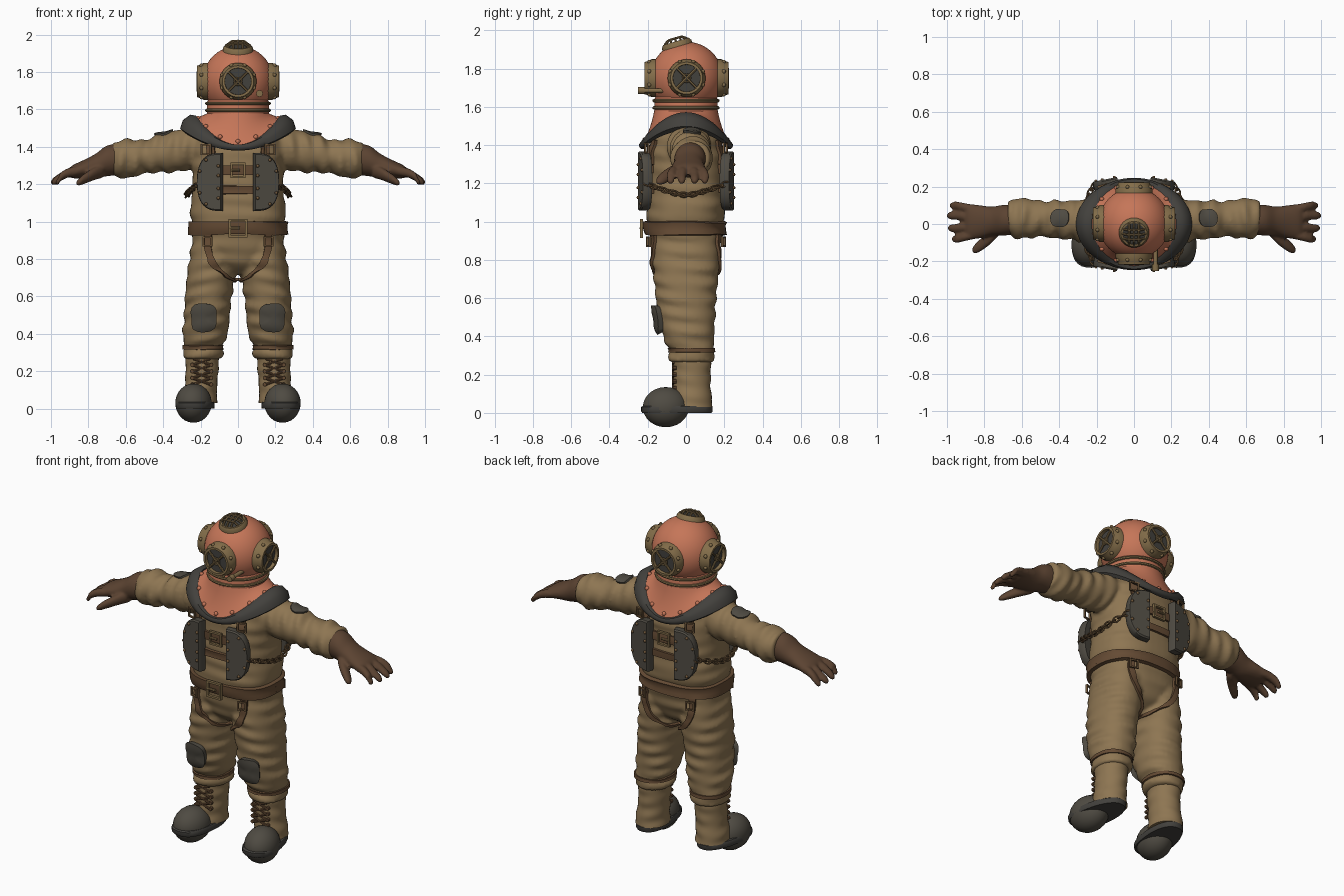
import bpy, bmesh
from math import sin, cos, pi, sqrt, copysign
from mathutils import Vector, Matrix

if "Cube" in bpy.data.objects:
    bpy.data.objects.remove(bpy.data.objects["Cube"])


def material(name, r, g, b):
    m = bpy.data.materials.new(name)
    m.use_nodes = True
    m.diffuse_color = (r, g, b, 1)
    m.node_tree.nodes["Principled BSDF"].inputs["Base Color"].default_value = (r, g, b, 1)
    return m


CANVAS = material("tan canvas", .27, .18, .085)
COPPER = material("copper", .56, .18, .098)
LEAD = material("lead grey", .078, .07, .055)
RUBBER = material("dark rubber", .055, .052, .046)
GLOVE = material("brown glove", .105, .056, .031)
LEATHER = material("strap leather", .13, .07, .034)
BRASS = material("dull brass", .23, .155, .068)
CHAIN = material("rusty bronze", .17, .10, .045)


# ---- helpers -------------------------------------------------------------
def add_rings(bm, rings, wrap=False, caps=(True, True)):
    vs = [[bm.verts.new(p) for p in ring] for ring in rings]
    n = len(vs[0])
    for i in range(len(vs) if wrap else len(vs) - 1):
        a, b = vs[i], vs[(i + 1) % len(vs)]
        for j in range(n):
            k = (j + 1) % n
            bm.faces.new((a[j], a[k], b[k], b[j]))
    if not wrap:
        for ring, cap in zip((vs[0], vs[-1]), caps):
            if cap:
                bm.faces.new(ring)


def finish(name, bm, mat, angle=40, mods=()):
    bmesh.ops.recalc_face_normals(bm, faces=bm.faces)
    me = bpy.data.meshes.new(name)
    bm.to_mesh(me)
    bm.free()
    me.materials.append(mat)
    ob = bpy.data.objects.new(name, me)
    bpy.context.collection.objects.link(ob)
    for kind, props in mods:
        md = ob.modifiers.new(kind.lower(), kind)
        for key, val in props.items():
            setattr(md, key, val)
    bpy.ops.object.select_all(action='DESELECT')
    ob.select_set(True)
    bpy.context.view_layer.objects.active = ob
    if mods:
        bpy.ops.object.convert(target='MESH')
    bpy.ops.object.shade_smooth_by_angle(angle=angle * pi / 180)
    return ob


def spline(rows, n=6):
    p = [Vector(r) for r in rows]
    p = [p[0] * 2 - p[1]] + p + [p[-1] * 2 - p[-2]]
    out = []
    for a, b, c, d in zip(p, p[1:], p[2:], p[3:]):
        for i in range(n):
            t = i / n
            out.append((b * 2 + (c - a) * t + (a * 2 - b * 5 + c * 4 - d) * t * t
                        + (b * 3 - a - c * 3 + d) * t ** 3) * .5)
    return out + [p[-2]]


def oval(a, p=2.0):
    return [copysign(abs(f) ** (2 / p), f) for f in (cos(a), sin(a))]


def tube(bm, rows, axis='z', side=1, p=2.0, fold=0, freq=75, n=32):
    """Rows of (position, centre 1, centre 2, radius 1, radius 2)."""
    rings = []
    for s, c1, c2, r1, r2 in spline(rows):
        ring = []
        for j in range(n):
            a = 2 * pi * j / n
            u, v = oval(a, p)
            w = fold * sin(s * freq + 1.6 * sin(a + 1)) * (.6 + .4 * sin(3 * a + s * 17))
            q = (c1 + (r1 + w) * u, c2 + (r2 + w) * v)
            x, y, z = (*q, s) if axis == 'z' else (s, *q)
            ring.append((side * x, y, z))
        rings.append(ring)
    add_rings(bm, rings)


def lathe(bm, M, profile, wrap=True, n=32):
    add_rings(bm, [[M @ Vector((r * cos(2 * pi * j / n), r * sin(2 * pi * j / n), h))
                    for j in range(n)] for r, h in profile], wrap)


def torus(bm, M, R, r, sx=1, n=32, m=8, phase=0):
    add_rings(bm, [[M @ Vector((sx * (R + r * cos(b)) * cos(a), (R + r * cos(b)) * sin(a), r * sin(b)))
                    for b in (2 * pi * j / m + pi / 4 for j in range(m))]
                   for a in (2 * pi * i / n + phase for i in range(n))], wrap=True)


def ball(bm, loc, r, scale=(1, 1, 1), rot=Matrix(), seg=12):
    M = Matrix.Translation(loc) @ rot @ Matrix.Diagonal((*scale, 1))
    bmesh.ops.create_uvsphere(bm, u_segments=seg, v_segments=seg // 2 + 1, radius=r, matrix=M)


def bar(bm, p, q, r, n=8):
    p, q = Vector(p), Vector(q)
    M = Matrix.Translation((p + q) / 2) @ (q - p).to_track_quat('Z', 'Y').to_matrix().to_4x4()
    bmesh.ops.create_cone(bm, cap_ends=True, segments=n, radius1=r, radius2=r,
                          depth=(q - p).length, matrix=M)


def facing(loc, d):
    return Matrix.Translation(loc) @ Vector(d).to_track_quat('Z', 'Y').to_matrix().to_4x4()


def wrapped(off, thick):
    return [('SHRINKWRAP', dict(target=suit, wrap_mode='ABOVE_SURFACE', offset=off)),
            ('SOLIDIFY', dict(thickness=thick, offset=0))]


def strap(name, pts, width, centre, off=.007, thick=.016, mat=LEATHER):
    path, bm, rows = spline(pts), bmesh.new(), []
    for i, p in enumerate(path):
        t = path[min(i + 1, len(path) - 1)] - path[max(i - 1, 0)]
        w = t.cross(p - Vector(centre)).normalized() * width
        rows.append([bm.verts.new(p + w * k) for k in (-.5, -.17, .17, .5)])
    for a, b in zip(rows, rows[1:]):
        for j in range(3):
            bm.faces.new((a[j], a[j + 1], b[j + 1], b[j]))
    return finish(name, bm, mat, 40, wrapped(off, thick))


def pad(name, centre, u, v, p, off, thick):
    bm, c, u, v = bmesh.new(), Vector(centre), Vector(u), Vector(v)
    add_rings(bm, [[c + (u * e[0] + v * e[1]) * k for e in (oval(2 * pi * j / 28, p) for j in range(28))]
                   for k in (1, .8, .6, .4, .2)], caps=(False, True))
    finish(name, bm, LEAD, 40, wrapped(off, thick))


# ---- canvas suit: torso, legs and sleeves fused ---------------------------
bm = bmesh.new()
tube(bm, [(.72, 0, 0, .07, .09), (.76, 0, 0, .14, .14), (.84, 0, 0, .225, .175), (.93, 0, 0, .248, .19),
          (.97, 0, -.01, .242, .195), (1.05, 0, 0, .256, .205), (1.15, 0, 0, .245, .2), (1.25, 0, 0, .243, .2),
          (1.36, 0, 0, .245, .198), (1.45, 0, 0, .235, .175), (1.51, 0, 0, .19, .14), (1.54, 0, 0, .13, .11)],
     p=2.5, fold=.005, n=48)
for s in (1, -1):
    tube(bm, [(.93, .125, 0, .115, .165), (.8, .138, 0, .122, .172), (.7, .146, 0, .128, .168),
              (.6, .158, 0, .125, .158), (.5, .166, .003, .122, .15), (.42, .173, .01, .122, .138),
              (.37, .18, .02, .114, .128), (.335, .185, .027, .1, .115), (.3, .187, .03, .108, .123),
              (.265, .19, .03, .098, .112)], side=s, p=2.2, fold=.008)
    tube(bm, [(.1, .01, 1.39, .1, .1), (.24, .015, 1.395, .115, .115), (.34, .02, 1.375, .104, .11),
              (.44, .025, 1.362, .1, .1), (.5, .028, 1.345, .094, .088), (.56, .03, 1.34, .106, .102),
              (.62, .03, 1.335, .106, .102), (.655, .03, 1.332, .1, .094), (.675, .03, 1.33, .085, .08)],
         axis='x', side=s, fold=.010)
suit = finish("canvas_suit", bm, CANVAS, 60,
              [('REMESH', dict(mode='VOXEL', voxel_size=.011)), ('SMOOTH', dict(factor=.5, iterations=4))])

for s in (1, -1):
    tag = "left" if s > 0 else "right"
    # glove: cuff, palm, fingers and thumb fused
    bm = bmesh.new()
    tube(bm, [(.62, .025, 1.335, .08, .085), (.7, .02, 1.325, .082, .082), (.76, .015, 1.298, .078, .066),
              (.82, .012, 1.282, .088, .05), (.88, .012, 1.268, .094, .036), (.905, .012, 1.262, .08, .022)],
         axis='x', side=s)
    for y0, y1, tip in ((.08, .098, .985), (.035, .045, 1.0), (-.012, -.022, .995), (-.058, -.08, .975)):
        tube(bm, [(.85, y0, 1.272, .022, .025), (.91, (y0 + y1) / 2, 1.26, .024, .025),
                  (.95, y1, 1.238, .023, .023), (tip - .015, y1, 1.217, .02, .02), (tip, y1, 1.209, .008, .009)],
             axis='x', side=s, n=14)
    tube(bm, [(.72, -.02, 1.275, .04, .04), (.77, -.07, 1.255, .04, .034), (.82, -.112, 1.23, .034, .028),
              (.85, -.133, 1.212, .026, .02), (.865, -.14, 1.205, .01, .01)], axis='x', side=s, n=16)
    finish(tag + "_glove", bm, GLOVE, 60,
           [('REMESH', dict(mode='VOXEL', voxel_size=.008)), ('SMOOTH', dict(factor=.5, iterations=3))])
    pad(tag + "_shoulder_patch", (s * .4, .035, 1.48), (.055, 0, 0), (0, .055, 0), 2, .004, .014)
    pad(tag + "_knee_pad", (s * .188, -.16, .482), (.074, 0, 0), (0, 0, .08), 3.2, .012, .034)

    # boot: shaft, sole, toe cap and laces
    bm = bmesh.new()
    tube(bm, [(.03, .205, .03, .094, .108), (.08, .203, .03, .09, .104), (.15, .196, .03, .086, .098),
              (.22, .192, .03, .088, .1), (.285, .19, .03, .09, .1)], side=s, fold=.003)
    finish(tag + "_boot_shaft", bm, CANVAS, 50)
    turn = Matrix.Rotation(s * .15, 4, 'Z')
    bm = bmesh.new()
    add_rings(bm, [[Matrix.Translation((s * .225, -.047, z)) @ turn @
                    Vector((k * (.098 - .012 * sin(a)) * oval(a, 2.4)[0], k * .188 * oval(a, 2.4)[1], 0))
                    for a in (2 * pi * j / 32 for j in range(32))] for z, k in ((0, .97), (.008, 1), (.03, 1), (.036, .96))])
    finish(tag + "_boot_sole", bm, RUBBER)
    bm = bmesh.new()
    ball(bm, (s * .238, -.105, .03), 1, (.097, .122, .105), turn, 24)
    finish(tag + "_toe_cap", bm, LEAD, 60)
    bm = bmesh.new()
    for i in range(4):
        z = .13 + i * .035
        for d in (1, -1):
            bar(bm, (s * .194 - d * .045, -.066, z), (s * .194 + d * .045, -.066, z + .032), .007)
            bar(bm, (s * .194 + d * .05, -.068, z), (s * .194 + d * .05, -.05, z), .011)
    finish(tag + "_boot_laces", bm, LEATHER)
    strap(tag + "_calf_strap", [(s * .187 + .11 * cos(a), .028 + .12 * sin(a), .328)
                                for a in (2 * pi * i / 12 for i in range(13))], .022, (s * .187, .028, .328), .002, .012)

# ---- helmet ---------------------------------------------------------------
HEAD = Vector((0, .003, 1.75))
bm = bmesh.new()
ball(bm, HEAD, .19, seg=48)
lathe(bm, Matrix(), [(.16, 1.53), (.166, 1.58), (.165, 1.64), (.15, 1.67)], wrap=False, n=48)
finish("helmet_dome", bm, COPPER, 50)
bm = bmesh.new()
for z in (1.595, 1.632):
    torus(bm, Matrix.Translation((0, 0, z)), .167, .009, n=48)
finish("neck_rings", bm, BRASS)

for name, d in (("front", (0, -1, 0)), ("back", (0, 1, 0)), ("left", (1, 0, 0)), ("right", (-1, 0, 0))):
    M = facing(HEAD, d)
    bm = bmesh.new()
    lathe(bm, M, [(.099, .145), (.099, .182), (.09, .2), (.084, .22), (.071, .22), (.069, .15)])
    for k in range(8):
        a = pi * k / 4 + pi / 8
        ball(bm, M @ Vector((.092 * cos(a), .092 * sin(a), .195)), .011, seg=8)
    for k in (1, 3):
        a = pi * k / 4
        e = Vector((.075 * cos(a), .075 * sin(a), 0))
        bar(bm, M @ (e + Vector((0, 0, .214))), M @ (Vector((0, 0, .214)) - e), .007)
    torus(bm, M @ Matrix.Translation((0, 0, .214)), .02, .005, n=16)
    finish(name + "_window_frame", bm, BRASS)
    bm = bmesh.new()
    lathe(bm, M, [(.072, .16), (.072, .2)], wrap=False)
    finish(name + "_window_glass", bm, RUBBER)

# top port with raised grille, and the spit valve
M = facing(HEAD, (0, -.28, .96))
bm = bmesh.new()
lathe(bm, M, [(.082, .16), (.08, .186), (.07, .2), (.06, .2), (.058, .17)])
for k in (-.026, 0, .026):
    e = sqrt(.062 ** 2 - k * k)
    for flip in (0, 1):
        ends = [(-e, k, .198), (-e * .6, k, .216), (e * .6, k, .216), (e, k, .198)]
        ends = [M @ Vector((q[1], q[0], q[2]) if flip else q) for q in ends]
        for p, q in zip(ends, ends[1:]):
            bar(bm, p, q, .006)
finish("top_port_grille", bm, BRASS)
bm = bmesh.new()
lathe(bm, M, [(.06, .17), (.06, .194)], wrap=False)
finish("top_port_glass", bm, RUBBER)
bm = bmesh.new()
bar(bm, (.115, -.1, 1.685), (.115, -.235, 1.685), .012, 12)
bar(bm, (.115, -.215, 1.685), (.115, -.25, 1.685), .018, 12)
finish("spit_valve", bm, BRASS)


# ---- saddle shaped collar ---------------------------------------------------
def saddle(a, rx, ry, dz=0.0, side_dz=0.0):
    return Vector((rx * cos(a), ry * sin(a), 1.4 + (.155 + side_dz) * cos(a) ** 2 + dz))


angles = [2 * pi * j / 64 for j in range(64)]


def flare(a, t):
    return saddle(a, .235, .228).lerp(Vector((.163 * cos(a), .166 * sin(a), 1.58)), 1 - t) - \
        Vector((cos(a), sin(a), 0)) * .03 * t * (1 - t)


bm = bmesh.new()
add_rings(bm, [[flare(a, i / 6) for a in angles] for i in range(7)])
finish("collar_plate", bm, COPPER, 50)
bm = bmesh.new()
add_rings(bm, [[saddle(a, *q) for a in angles] for q in
               ((.225, .22, .012, .0), (.255, .24, .012, .005), (.295, .247, 0, -.012),
                (.31, .243, -.012, -.045), (.285, .235, -.02, -.06), (.23, .215, -.02, -.03))], wrap=True)
finish("collar_gasket", bm, RUBBER, 50)
bm = bmesh.new()
for k in range(14):
    ball(bm, flare(2 * pi * (k + .5) / 14, .84), .013, seg=8)
finish("collar_bolts", bm, COPPER)

# ---- belt, harness and buckles ----------------------------------------------
strap("waist_belt", [(.26 * cos(a), -.01 + .215 * sin(a), .965) for a in (2 * pi * i / 24 for i in range(25))],
      .072, (0, -.01, .965), .01, .022)
for s in (1, -1):
    for f, end in ((-1, "front"), (1, "back")):
        tag = end + ("_left" if s > 0 else "_right")
        strap(tag + "_leg_strap", [(s * .165, f * .18, .95), (s * .16, f * .175, .86), (s * .13, f * .17, .775),
                                   (s * .075, f * .14, .715), (s * .03, f * .08, .69), (s * .015, 0, .69)],
              .042, (0, 0, .84))
        strap(tag + "_shoulder_strap", [(s * .15, f * .2, 1.3), (s * .15, f * .2, 1.36), (s * .155, f * .18, 1.43)],
              .05, (0, 0, 1.35))
        # weight plate with rivets
        M = Matrix.Translation((.148, -.213, 1.212)) @ Matrix.Rotation(.2, 4, 'Z')
        flip = Matrix.Diagonal((s, -f, 1, 1))
        edge = [(.135 * max(cos(a), 0) ** .65 - .065, .155 * oval(a, 2.3)[1])
                for a in (pi * (i / 24 - .5) for i in range(25))]
        bm = bmesh.new()
        add_rings(bm, [[flip @ M @ Vector((u * k, y, v * k)) for u, v in edge]
                       for y, k in ((.024, .97), (.018, 1), (-.018, 1), (-.026, .95))])
        finish(tag + "_weight_plate", bm, LEAD, 35)
        bm = bmesh.new()
        for u, v in [edge[i] for i in (4, 9, 15, 20)] + [(-.06, k * .04) for k in (-2.5, -1, 1, 2.5)]:
            ball(bm, flip @ M @ Vector((u * .82, -.027, v * .86)), .009, seg=8)
        torus(bm, facing((s * .17, f * .205, 1.385), (s * .3, f, 0)), .036, .008, n=4, m=4, phase=pi / 4)
        torus(bm, facing((s * .163, f * .195, .895), (s * .3, f, 0)), .032, .008, n=4, m=4, phase=pi / 4)
        finish(tag + "_plate_fittings", bm, CHAIN)
    # side chain
    bm = bmesh.new()
    path = spline([(s * .215, -.215, 1.2), (s * .262, -.1, 1.16), (s * .274, 0, 1.14),
                   (s * .262, .1, 1.16), (s * .215, .215, 1.2)], 4)
    for i, (p, q) in enumerate(zip(path, path[1:])):
        M = (q - p).to_track_quat('X', 'Z').to_matrix().to_4x4()
        M = Matrix.Translation((p + q) / 2) @ M @ Matrix.Rotation(pi / 2 * (i % 2) + .5, 4, 'X')
        torus(bm, M, .014, .005, 1.6, 12, 6)
    finish(("left" if s > 0 else "right") + "_chain", bm, CHAIN)

for f, end in ((-1, "front"), (1, "back")):
    for z, w in ((1.275, .05), (1.17, .04)):
        strap(f"{end}_chest_strap_{round(z * 100)}", [(x, f * .21, z) for x in (-.18, -.09, 0, .09, .18)], w, (0, 0, z))
    bm = bmesh.new()
    torus(bm, facing((0, f * .217, 1.275), (0, f, 0)), .05, .011, n=4, m=4, phase=pi / 4)
    bar(bm, (-.035, f * .222, 1.275), (.01, f * .222, 1.275), .007)
    finish(end + "_chest_buckle", bm, BRASS)
bm = bmesh.new()
torus(bm, facing((0, -.232, .965), (0, -1, 0)), .062, .012, n=4, m=4, phase=pi / 4)
bar(bm, (-.045, -.235, .965), (.01, -.235, .965), .008)
finish("belt_buckle", bm, BRASS)
